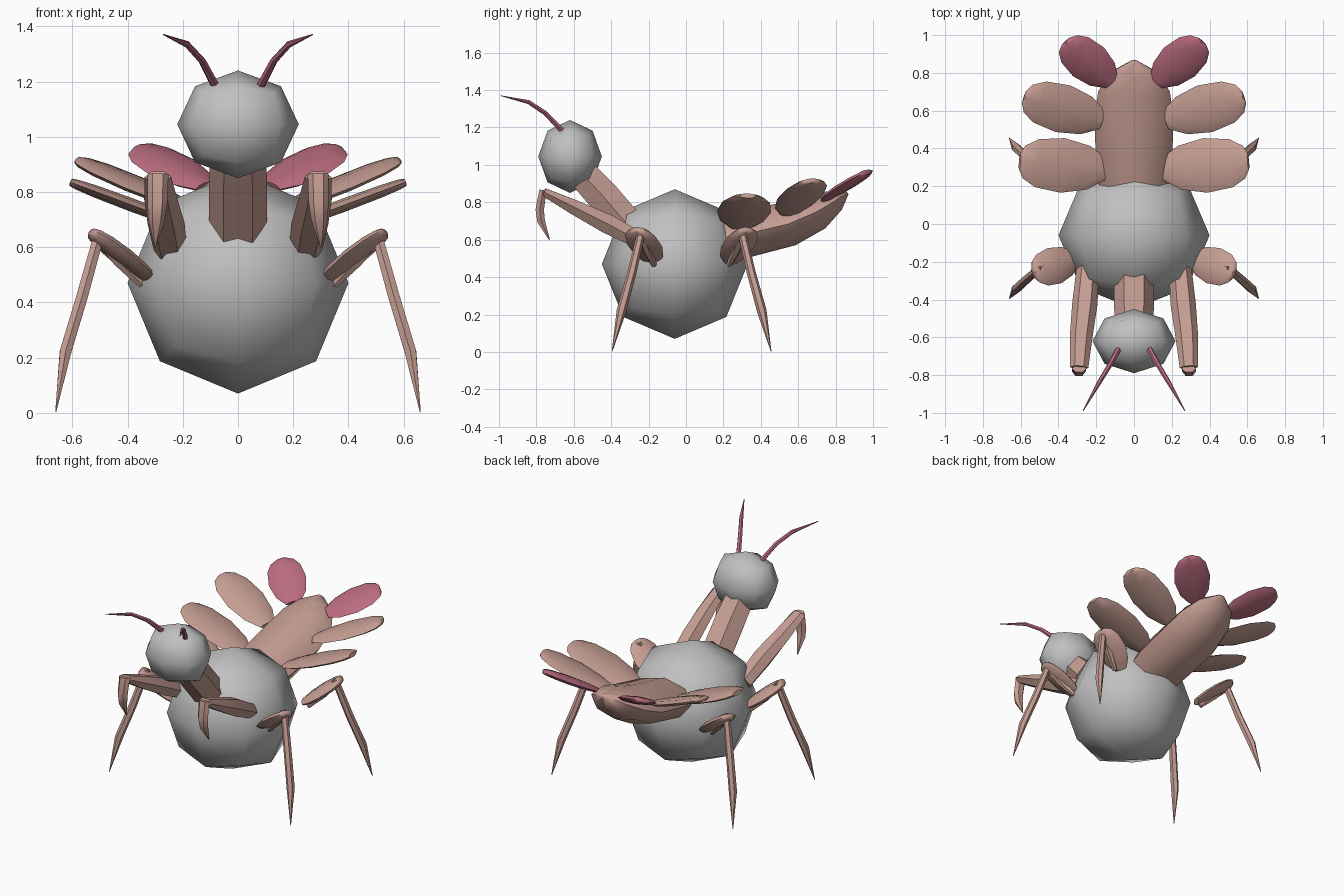
import bpy, bmesh, math
from mathutils import Vector

if "Cube" in bpy.data.objects:
    bpy.data.objects.remove(bpy.data.objects["Cube"])


def material(name, rgb):
    m = bpy.data.materials.new(name)
    m.diffuse_color = (*rgb, 1)
    m.use_nodes = True
    m.node_tree.nodes["Principled BSDF"].inputs["Base Color"].default_value = m.diffuse_color
    return m


GREY = material("grey", (0.53, 0.53, 0.53))
TAN = material("dusty pink", (0.56, 0.34, 0.29))
ROSE = material("rose", (0.49, 0.15, 0.21))


def finish(bm, name, mat, angle):
    bmesh.ops.recalc_face_normals(bm, faces=bm.faces)
    me = bpy.data.meshes.new(name)
    bm.to_mesh(me)
    bm.free()
    me.materials.append(mat)
    ob = bpy.data.objects.new(name, me)
    bpy.context.collection.objects.link(ob)
    bpy.ops.object.select_all(action='DESELECT')
    ob.select_set(True)
    bpy.context.view_layer.objects.active = ob
    bpy.ops.object.shade_smooth_by_angle(angle=math.radians(angle))
    return ob


def ball(name, center, radii, mat):
    """Coarse ball made from a cube split once and pushed onto an ellipsoid."""
    bm = bmesh.new()
    bmesh.ops.create_cube(bm, size=2)
    bmesh.ops.subdivide_edges(bm, edges=bm.edges[:], cuts=1, use_grid_fill=True)
    for v in bm.verts:
        n = v.co.normalized()
        v.co = Vector(center) + Vector([n[i] * radii[i] for i in range(3)])
    return finish(bm, name, mat, 80)


def limb(name, path, radii, side, mat, sides=6, angle=45):
    """Loft elliptical rings along a path; radii are (along side, across)."""
    bm = bmesh.new()
    pts = [Vector(p) for p in path]
    rings = []
    for i, p in enumerate(pts):
        t = (pts[min(i + 1, len(pts) - 1)] - pts[max(i - 1, 0)]).normalized()
        s = Vector(side)
        s = (s - t * s.dot(t)).normalized()
        u = t.cross(s)
        a, b = radii[i]
        rings.append([bm.verts.new(p + s * a * math.cos(k * math.tau / sides)
                                   + u * b * math.sin(k * math.tau / sides))
                      for k in range(sides)])
    for r0, r1 in zip(rings, rings[1:]):
        for k in range(sides):
            j = (k + 1) % sides
            bm.faces.new((r0[k], r0[j], r1[j], r1[k]))
    bm.faces.new(rings[0])
    bm.faces.new(rings[-1])
    return finish(bm, name, mat, angle)


def pair(name, path, radii, side, mat, **kw):
    """Same limb on the right and the left."""
    for label, m in (("right", 1), ("left", -1)):
        limb(f"{name}_{label}", [(m * x, y, z) for x, y, z in path], radii,
             (m * side[0], side[1], side[2]), mat, **kw)


def paddle(name, base, tip, width, thick, side, mat):
    """Flat rounded leaf between two points."""
    a, b = Vector(base), Vector(tip)
    prof = ((0, .4), (.2, .8), (.5, 1), (.8, .88), (.95, .6), (1, .3))
    pair(name, [a.lerp(b, t) for t, _ in prof],
         [(width * w, thick * (0.4 + 0.6 * w)) for _, w in prof],
         side, mat, sides=8, angle=50)


# Body and head
ball("body", (0, -.06, .47), (.4, .39, .4), GREY)
ball("head", (0, -.62, 1.045), (.22, .17, .195), GREY)

# Neck
limb("neck", [(0, -.58, .98), (0, -.45, .84), (0, -.26, .62)],
     [(.1, .09), (.105, .1), (.105, .1)], (1, 0, 0), TAN)

# Tail
limb("tail", [(0, .12, .57), (0, .3, .625), (0, .55, .685), (0, .7, .75),
              (0, .8, .81), (0, .86, .855)],
     [(.17, .12), (.2, .125), (.21, .12), (.19, .10), (.13, .06), (.02, .015)],
     (1, 0, 0), TAN, sides=8)

# Side fins and rear fins
paddle("front_fin", (.15, .29, .665), (.605, .33, .835), .145, .024, (0, 1, 0), TAN)
paddle("middle_fin", (.17, .55, .74), (.58, .67, .915), .13, .024, (-.25, .95, .1), TAN)
paddle("rear_fin", (.12, .75, .82), (.36, .965, .96), .115, .024, (-.62, .73, .28), ROSE)

# Antennae
pair("antenna", [(.08, -.66, 1.18), (.13, -.75, 1.275), (.185, -.84, 1.335), (.27, -.99, 1.37)],
     [(.016, .016), (.014, .014), (.012, .012), (.002, .002)], (1, 0, 0), ROSE)

# Raised arms
pair("arm", [(.245, -.24, .59), (.26, -.42, .685), (.28, -.6, .775), (.29, -.76, .855)],
     [(.06, .05), (.067, .06), (.06, .045), (.048, .025)], (1, 0, 0), TAN)
pair("forearm", [(.29, -.765, .865), (.292, -.782, .76), (.295, -.775, .7), (.3, -.73, .6)],
     [(.038, .022), (.036, .026), (.03, .024), (.003, .003)], (1, 0, 0), TAN)

# Walking legs: the rear pair mirrors the front pair across a middle line
for label, f in (("front", lambda y: y), ("rear", lambda y: .06 - y)):
    flip = f(1) - f(0)
    paddle(f"{label}_hip", (.31, f(-.18), .48), (.53, f(-.26), .655), .1, .028,
           (.1, flip * -.9, .35), TAN)
    pair(f"{label}_thigh", [(.35, f(-.17), .465), (.43, f(-.21), .55), (.51, f(-.24), .645)],
         [(.015, .015), (.025, .025), (.022, .022)], (0, 1, 0), TAN)
    pair(f"{label}_shin", [(.5, f(-.235), .655), (.565, f(-.29), .42), (.625, f(-.345), .22),
                           (.66, f(-.395), .003)],
         [(.022, .022), (.024, .024), (.026, .024), (.002, .002)], (0, 1, 0), TAN)
